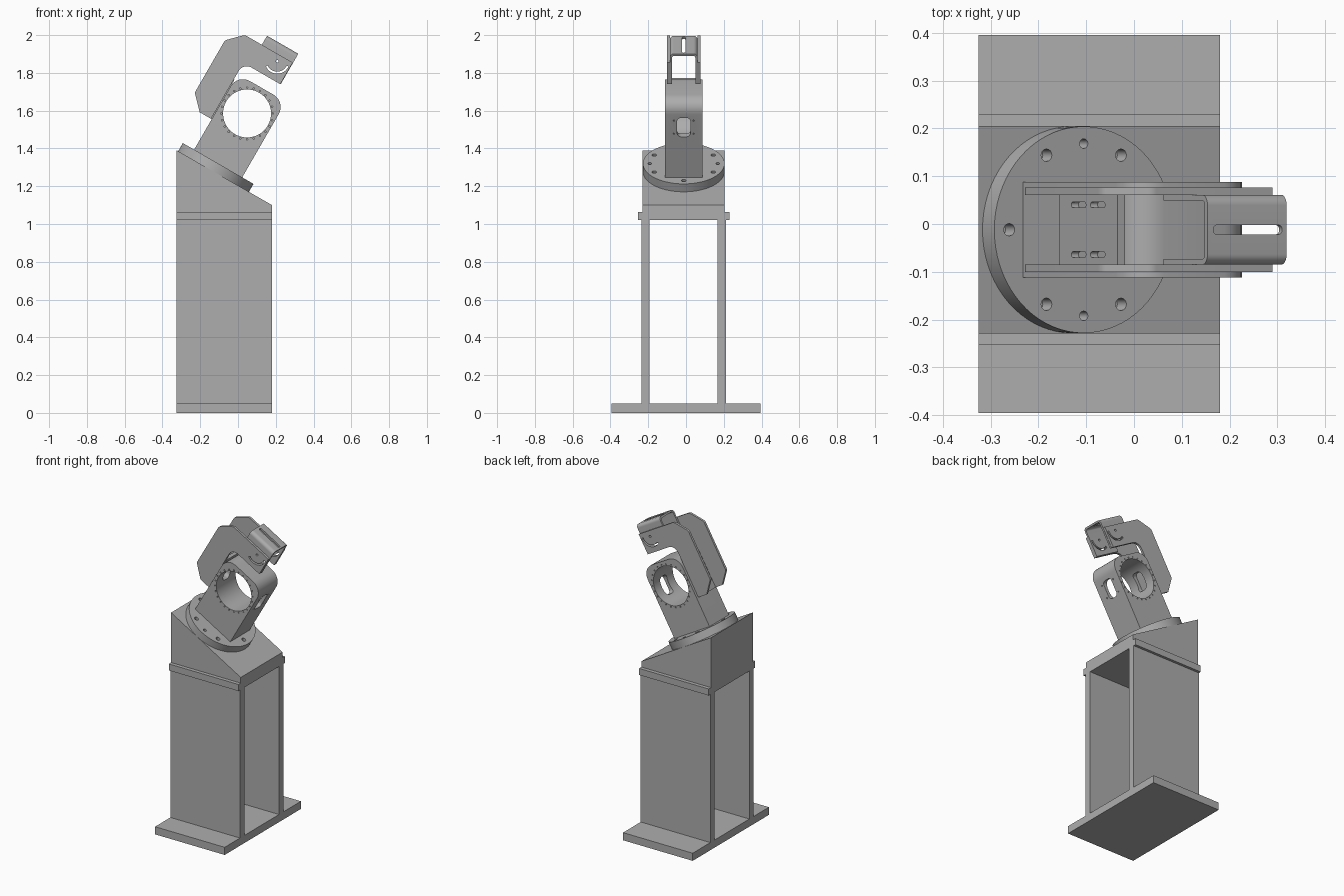
import bpy, bmesh, math
from mathutils import Matrix, Vector

if "Cube" in bpy.data.objects:
    bpy.data.objects.remove(bpy.data.objects["Cube"])

grey = bpy.data.materials.new("machine_grey")
grey.use_nodes = True
grey.diffuse_color = (0.42, 0.42, 0.42, 1)
grey.node_tree.nodes["Principled BSDF"].inputs["Base Color"].default_value = (0.42, 0.42, 0.42, 1)

MID = -0.012                                  # the stand sits slightly off the plate centre
UPRIGHT = Matrix.Translation((0, MID, 0))
TILTED = Matrix.Translation((-0.13, MID, 1.277)) @ Matrix.Rotation(math.radians(30), 4, 'Y')
ORDER = {'x': lambda a, b, t: (t, a, b), 'y': lambda a, b, t: (a, t, b), 'z': lambda a, b, t: (a, b, t)}


def fillet(corners, steps=8):
    """Round every corner given as (a, b, radius)."""
    out = []
    for i, c in enumerate(corners):
        p = Vector(c[:2])
        r = c[2] if len(c) > 2 else 0
        if not r:
            out.append(p)
            continue
        d1 = (Vector(corners[i - 1][:2]) - p).normalized()
        d2 = (Vector(corners[(i + 1) % len(corners)][:2]) - p).normalized()
        half = d1.angle(d2) / 2
        centre = p + (d1 + d2).normalized() * r / math.sin(half)
        s, e = p + d1 * r / math.tan(half) - centre, p + d2 * r / math.tan(half) - centre
        turn = s.angle_signed(e)
        for k in range(steps + 1):
            out.append(centre + Matrix.Rotation(-turn * k / steps, 2) @ s)
    return out


def rect(a0, a1, b0, b1, r=0):
    return fillet([(a0, b0, r), (a1, b0, r), (a1, b1, r), (a0, b1, r)])


def circle(a, b, r, n=16):
    return [(a + r * math.cos(2 * math.pi * k / n), b + r * math.sin(2 * math.pi * k / n)) for k in range(n)]


def ring(a, b, r, count, hole):
    return [circle(p[0], p[1], hole, 10) for p in circle(a, b, r, count)]


def prism(name, profiles, axis, lo, hi, frame=TILTED):
    """Extrude one or more closed outlines along an axis of the frame."""
    bm = bmesh.new()
    for prof in profiles:
        low, high = ([bm.verts.new(ORDER[axis](p[0], p[1], t)) for p in prof] for t in (lo, hi))
        bm.faces.new(low)
        bm.faces.new(high)
        for i in range(len(prof)):
            bm.faces.new((low[i - 1], low[i], high[i], high[i - 1]))
    bmesh.ops.recalc_face_normals(bm, faces=bm.faces[:])
    me = bpy.data.meshes.new(name)
    bm.to_mesh(me)
    bm.free()
    me.materials.append(grey)
    ob = bpy.data.objects.new(name, me)
    ob.matrix_world = frame
    bpy.context.collection.objects.link(ob)
    return ob


def cut(ob, *cutters):
    """Subtract the cutters, bake the result and drop the cutters."""
    for c in cutters:
        c.hide_render = True
        m = ob.modifiers.new("cut", 'BOOLEAN')
        m.operation, m.solver, m.object = 'DIFFERENCE', 'EXACT', c
    bpy.context.view_layer.update()
    baked = bpy.data.meshes.new_from_object(ob.evaluated_get(bpy.context.evaluated_depsgraph_get()))
    ob.modifiers.clear()
    ob.data = baked
    for c in cutters:
        bpy.data.objects.remove(c)


def smooth(ob):
    bpy.ops.object.select_all(action='DESELECT')
    ob.select_set(True)
    bpy.context.view_layer.objects.active = ob
    bpy.ops.object.shade_smooth_by_angle(angle=math.radians(30))


# Stand: floor plate, two side walls, top plate and sloped wedge
X0, X1 = -0.325, 0.18
prism("floor_plate", [rect(X0, X1, -0.395, 0.395)], 'z', 0, 0.05, Matrix())
for name, s in (("back_wall", 1), ("front_wall", -1)):
    prism(name, [rect(X0, X1, 0.05, 1.02)], 'y', s * 0.18, s * 0.224, UPRIGHT)
prism("top_plate", [rect(X0, X1, -0.241, 0.241)], 'z', 1.02, 1.063, UPRIGHT)
prism("wedge", [[(X0, 1.063), (X1, 1.063), (X1, 1.1), (X0, 1.39)]], 'y', -0.217, 0.217, UPRIGHT)

# Round flange with bolt holes
flange = prism("flange", [circle(0, 0, 0.216, 72)], 'z', 0, 0.05)
bolts = [circle(p[0], p[1], 0.013) for p in circle(0, 0, 0.18, 6)]
bolts += [circle(0, s * 0.18, 0.01) for s in (-1, 1)]
cut(flange, prism("bolt_cutter", bolts, 'z', 0.012, 0.1))
smooth(flange)

# Housing block with a large bore, a cross slot and small screw holes
W, BORE = 0.147, 0.356
housing = prism("housing", [fillet([(-W, 0.05), (W, 0.05), (W, 0.512, 0.075), (-W, 0.512, 0.075)])], 'y', -0.1, 0.1)
screws = [circle(s * 0.052, BORE + t * 0.04, 0.004, 10) for s in (-1, 1) for t in (-1, 1)]
cut(housing,
    prism("bore_cutter", [circle(0, BORE, 0.127, 64)], 'y', -0.2, 0.2),
    prism("slot_cutter", [rect(-0.035, 0.035, BORE - 0.058, BORE + 0.058, 0.022)], 'x', -0.2, 0.2),
    prism("screw_cutter", screws, 'x', 0.135, 0.2),
    prism("front_ring_cutter", ring(0, BORE, 0.137, 24, 0.004), 'y', -0.2, -0.085),
    prism("back_ring_cutter", ring(0, BORE, 0.137, 24, 0.004), 'y', 0.085, 0.2))
smooth(housing)

# Mounting web of the bracket, with four adjusting slots
web = prism("bracket_web", [rect(-0.075, 0.075, 0.236, 0.478)], 'x', -0.166, -W)
slots = [rect(s * 0.052 - 0.006, s * 0.052 + 0.006, n, n + 0.06, 0.0055) for s in (-1, 1) for n in (0.286, 0.366)]
cut(web, prism("web_slot_cutter", slots, 'x', -0.2, -0.149))


# Pivot hole and curved slot shared by the bracket plates and the cap
def pivot_cutter():
    arc = [math.radians(235 + 130 * k / 16) for k in range(17)]
    slot = [(0.066 * math.cos(t), 0.675 + 0.066 * math.sin(t)) for t in arc]
    slot += [(0.055 * math.cos(t), 0.675 + 0.055 * math.sin(t)) for t in reversed(arc)]
    return prism("pivot_cutter", [slot, circle(0, 0.675, 0.007)], 'y', -0.2, 0.2)


# Two hooked bracket plates
hook = fillet([(-0.22, 0.236), (-0.151, 0.236), (-0.151, 0.578, 0.05), (0.075, 0.578), (0.075, 0.71),
               (-0.218, 0.71, 0.03), (-0.295, 0.633, 0.03), (-0.295, 0.313, 0.02)])
for name, s in (("back_bracket", 1), ("front_bracket", -1)):
    plate = prism(name, [hook], 'y', s * 0.073, s * 0.088)
    cut(plate, pivot_cutter())
    smooth(plate)

# Channel-shaped cap between the plates, slotted on top
T, B = 0.765, 0.58
cap = prism("cap", [fillet([(-0.073, B), (-0.073, T, 0.022), (0.073, T, 0.022), (0.073, B),
                            (0.061, B), (0.061, T - 0.012, 0.01), (-0.061, T - 0.012, 0.01), (-0.061, B)])],
            'x', -0.114, 0.077)
cut(cap, prism("cap_slot_cutter", [rect(-0.1, 0.066, -0.01, 0.01, 0.0095)], 'z', 0.72, 0.8), pivot_cutter())
smooth(cap)
